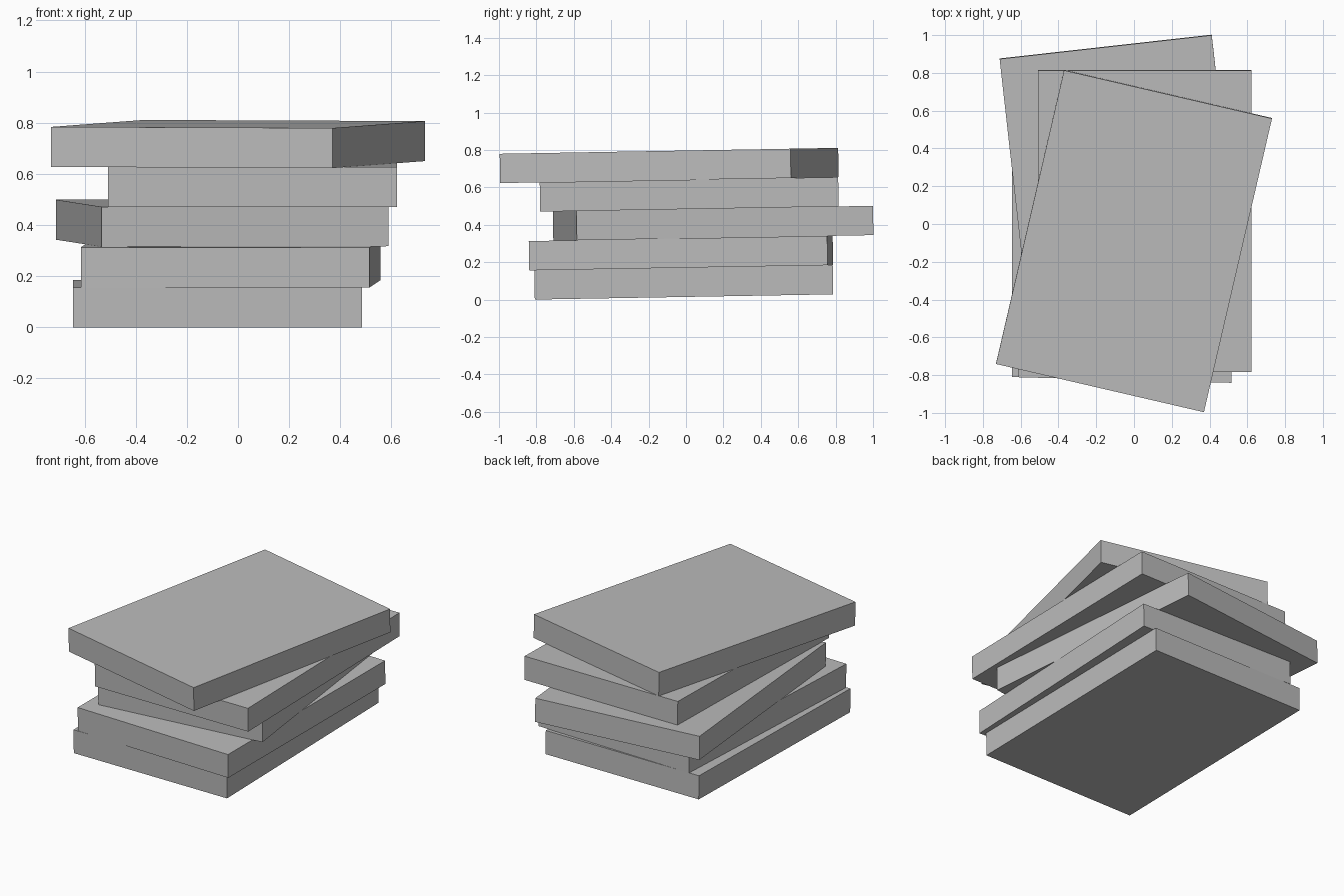
import bpy
from math import radians, tan
from mathutils import Matrix

cube = bpy.data.objects.get("Cube")
if cube:
    bpy.data.objects.remove(cube, do_unlink=True)

# One plain grey for the whole stack
grey = bpy.data.materials.new("plain_grey")
grey.use_nodes = True
colour = (0.5, 0.5, 0.5, 1.0)
grey.diffuse_color = colour
grey.node_tree.nodes["Principled BSDF"].inputs["Base Color"].default_value = colour

WIDTH, LENGTH, THICK = 1.13, 1.596, 0.1565
TILT = radians(1.0)   # the whole stack leans up slightly toward the back
BASE = 0.0142         # underside height at the middle

# Slabs from bottom to top: name, centre x, centre y, turn in degrees
slabs = [
    ("bottom_slab", -0.08, -0.012, 0.0),
    ("second_slab", -0.029, -0.027, -1.5),
    ("middle_slab", -0.061, 0.145, 6.4),
    ("fourth_slab", 0.056, 0.017, 0.0),
    ("top_slab", 0.0, -0.09, -13.05),
]


def add_slab(level, name, x, y, turn):
    bpy.ops.mesh.primitive_cube_add(size=1)
    slab = bpy.context.object
    slab.name = name
    slab.data.materials.append(grey)
    z = BASE + y * tan(TILT) + THICK * (level + 0.5)
    slab.matrix_world = (
        Matrix.Translation((x, y, z))
        @ Matrix.Rotation(TILT, 4, "X")
        @ Matrix.Rotation(radians(turn), 4, "Z")
        @ Matrix.Diagonal((WIDTH, LENGTH, THICK, 1))
    )


for level, slab in enumerate(slabs):
    add_slab(level, *slab)
